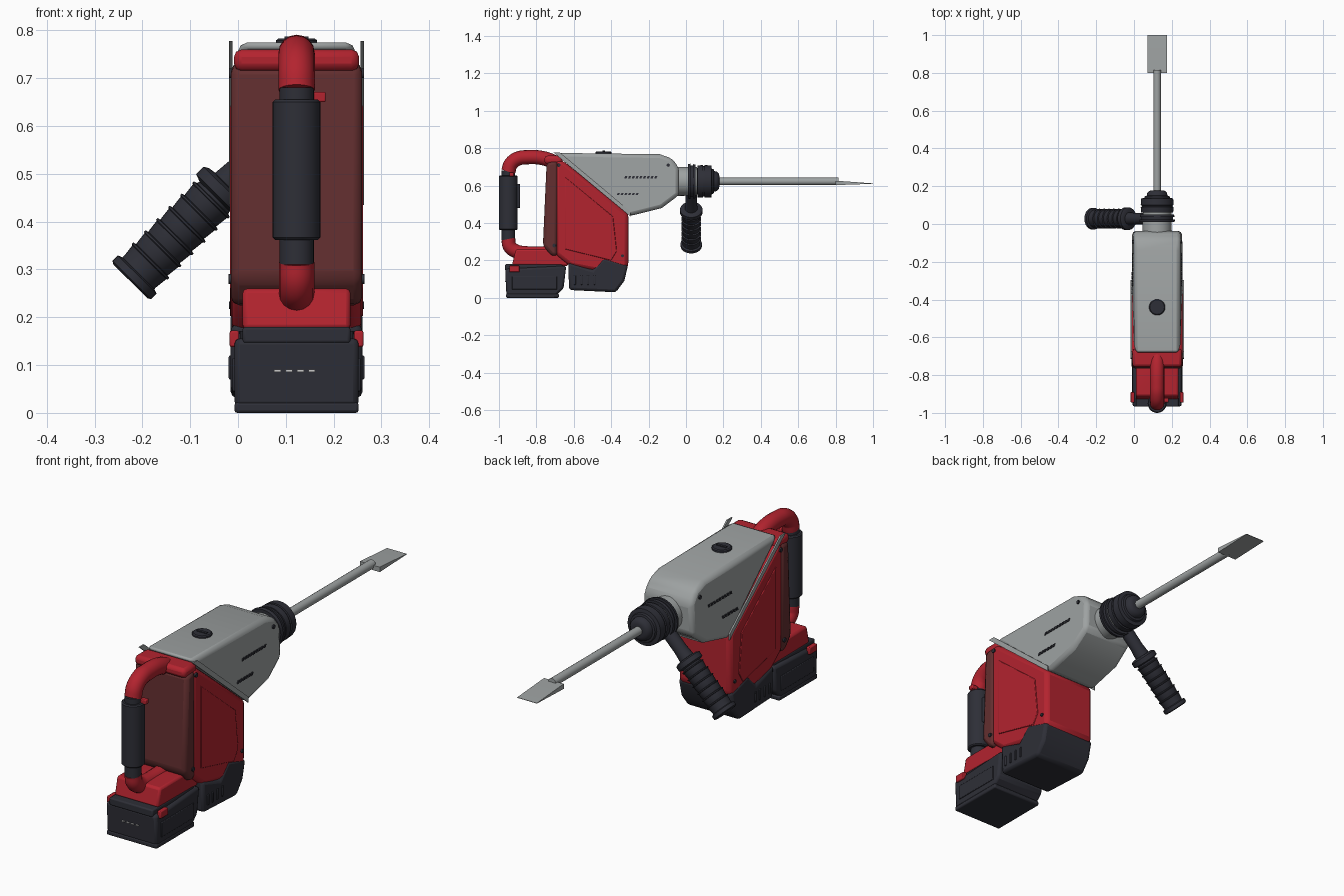
import bpy, bmesh, math
from mathutils import Vector

if "Cube" in bpy.data.objects:
    bpy.data.objects.remove(bpy.data.objects["Cube"])

CX = 0.1225      # centre plane of the tool
AXIS_Z = 0.623   # height of the drive axis


def material(name, rgb):
    m = bpy.data.materials.new(name)
    m.diffuse_color = (*rgb, 1)
    m.use_nodes = True
    m.node_tree.nodes["Principled BSDF"].inputs["Base Color"].default_value = m.diffuse_color
    return m


RED = material("red", (0.45, 0.017, 0.028))
GREY = material("grey", (0.34, 0.36, 0.36))
BLACK = material("charcoal", (0.027, 0.028, 0.038))
BROWN = material("dark red", (0.125, 0.028, 0.029))
LIGHT = material("light grey", (0.6, 0.6, 0.6))


def finish(name, bm, mat, bevel=0, segments=2):
    bmesh.ops.recalc_face_normals(bm, faces=bm.faces)
    me = bpy.data.meshes.new(name)
    bm.to_mesh(me)
    bm.free()
    ob = bpy.data.objects.new(name, me)
    bpy.context.collection.objects.link(ob)
    me.materials.append(mat)
    if bevel:
        mod = ob.modifiers.new("bevel", "BEVEL")
        mod.width, mod.segments, mod.limit_method = bevel, segments, 'ANGLE'
        mod.angle_limit = math.radians(25)
    smooth(ob)
    return ob


def smooth(ob):
    bpy.ops.object.select_all(action='DESELECT')
    ob.select_set(True)
    bpy.context.view_layer.objects.active = ob
    bpy.ops.object.shade_smooth_by_angle(angle=math.radians(35))


def prism(name, pts, x0, x1, mat, bevel=0.0, taper=None):
    """Side profile in (y, z) extruded from x0 to x1 (relative to the centre plane)."""
    bm = bmesh.new()
    rings = [[bm.verts.new((CX + x, y, z)) for y, z in pts] for x in (x0, x1)]
    bm.faces.new(rings[0])
    bm.faces.new(rings[1])
    for i in range(len(pts)):
        j = (i + 1) % len(pts)
        bm.faces.new((rings[0][i], rings[0][j], rings[1][j], rings[1][i]))
    if taper:
        for v in bm.verts:
            v.co.x = CX + (v.co.x - CX) * taper(v.co)
    return finish(name, bm, mat, bevel)


def box(name, x, y, z, mat, bevel=0.0):
    return prism(name, [(y[0], z[0]), (y[1], z[0]), (y[1], z[1]), (y[0], z[1])], x[0], x[1], mat, bevel)


def lathe(name, origin, axis, prof, mat, n=32):
    """Revolve (distance, radius) pairs about an axis."""
    bm = bmesh.new()
    rot = Vector(axis).to_track_quat('Z', 'Y')
    rings = []
    for t, r in prof:
        rings.append([bm.verts.new(Vector(origin) + rot @ Vector((
            r * math.cos(2 * math.pi * k / n), r * math.sin(2 * math.pi * k / n), t))) for k in range(n)])
    for a, b in zip(rings, rings[1:]):
        for k in range(n):
            bm.faces.new((a[k], a[(k + 1) % n], b[(k + 1) % n], b[k]))
    bm.faces.new(rings[0])
    bm.faces.new(rings[-1])
    return finish(name, bm, mat)


def tube(name, pts, radius, mat):
    """Round bar along a smooth path in the centre plane."""
    cu = bpy.data.curves.new(name, 'CURVE')
    cu.dimensions, cu.bevel_depth, cu.bevel_resolution = '3D', radius, 6
    cu.use_fill_caps = True
    sp = cu.splines.new('BEZIER')
    sp.bezier_points.add(len(pts) - 1)
    for p, (y, z) in zip(sp.bezier_points, pts):
        p.co = (CX, y, z)
        p.handle_left_type = p.handle_right_type = 'AUTO'
    ob = bpy.data.objects.new(name, cu)
    bpy.context.collection.objects.link(ob)
    cu.materials.append(mat)
    bpy.ops.object.select_all(action='DESELECT')
    ob.select_set(True)
    bpy.context.view_layer.objects.active = ob
    bpy.ops.object.convert(target='MESH')
    smooth(bpy.context.object)


# --- housings ---
prism("upper_housing", [(-0.69, 0.775), (-0.14, 0.768), (-0.075, 0.745), (-0.037, 0.695),
                        (-0.037, 0.55), (-0.13, 0.48), (-0.302, 0.437)], -0.135, 0.135, GREY, 0.02,
      lambda c: 1 - 0.09 * max(0, c.z - 0.5) / 0.27)
prism("main_housing", [(-0.70, 0.74), (-0.66, 0.735), (-0.308, 0.45), (-0.308, 0.17), (-0.36, 0.12),
                       (-0.62, 0.17), (-0.70, 0.235)], -0.135, 0.135, RED, 0.02)
prism("rear_panel", [(-0.745, 0.725), (-0.685, 0.735), (-0.685, 0.225), (-0.72, 0.225), (-0.765, 0.28)],
      -0.137, 0.137, BROWN, 0.018)
box("rear_cap", (-0.131, 0.131), (-0.757, -0.66), (0.715, 0.76), RED, 0.016)
prism("motor_housing", [(-0.63, 0.19), (-0.5, 0.15), (-0.44, 0.215), (-0.31, 0.175), (-0.33, 0.09),
                        (-0.375, 0.03), (-0.625, 0.042)], -0.138, 0.138, BLACK, 0.014)

# --- details on both sides ---
for s, side in ((-1, "left"), (1, "right")):
    def plate(name, pts, a, b, mat, bevel=0.0):
        prism(f"{side}_{name}", pts, s * a, s * b, mat, bevel)

    def slab(name, y, z, a, b, mat, bevel=0.0):
        box(f"{side}_{name}", (s * a, s * b), y, z, mat, bevel)

    plate("seam_trim", [(-0.71, 0.778), (-0.675, 0.778), (-0.297, 0.462), (-0.297, 0.435)], 0.134, 0.141, GREY)
    plate("side_panel", [(-0.645, 0.645), (-0.39, 0.435), (-0.37, 0.25), (-0.40, 0.20), (-0.645, 0.26)],
          0.13, 0.139, RED, 0.003)
    for z, y0, count in ((0.645, -0.33, 9), (0.555, -0.37, 6)):   # air vents
        half = 0.135 * (1 - 0.09 * (z - 0.5) / 0.27)
        for i in range(count):
            y = y0 + i * 0.02
            plate("vent", [(y, z - 0.006), (y + 0.012, z - 0.006), (y + 0.017, z + 0.006), (y + 0.005, z + 0.006)],
                  half - 0.006, half + 0.003, BLACK)
    for y, z, r, d in ((-0.095, 0.71, 0.009, 0.132), (-0.68, 0.71, 0.01, 0.141), (-0.705, 0.28, 0.01, 0.142),
                       (-0.34, 0.225, 0.008, 0.141)):
        lathe(f"{side}_screw", (CX + s * 0.115, y, z), (s, 0, 0), [(0, r), (d - 0.115, r)], BLACK, 12)
    for i in range(4):   # motor housing ribs
        slab("motor_rib", (-0.60 + i * 0.035, -0.588 + i * 0.035), (0.07, 0.12), 0.13, 0.142, BLACK, 0.003)
    slab("battery_latch", (-0.945, -0.89), (0.138, 0.172), 0.12, 0.14, RED, 0.004)
    slab("battery_side_plate", (-0.93, -0.69), (0.045, 0.115), 0.125, 0.134, BLACK, 0.003)

# --- battery and its mount ---
prism("battery_mount", [(-0.93, 0.175), (-0.91, 0.26), (-0.72, 0.26), (-0.63, 0.215), (-0.63, 0.17)],
      -0.113, 0.113, RED, 0.01)
box("battery_rail", (-0.113, 0.113), (-0.967, -0.66), (0.145, 0.18), BLACK, 0.006)
prism("battery", [(-0.967, 0.155), (-0.64, 0.172), (-0.655, 0.05), (-0.695, 0.012), (-0.96, 0.012)],
      -0.13, 0.13, BLACK, 0.012)
box("battery_base", (-0.13, 0.13), (-0.962, -0.68), (0.0, 0.022), BLACK, 0.006)
for i in range(4):
    x = -0.047 + i * 0.024
    box("charge_light", (x, x + 0.014), (-0.969, -0.958), (0.086, 0.091), LIGHT)

# --- rear handle ---
tube("handle_upper_bend", [(-0.95, 0.675), (-0.937, 0.715), (-0.90, 0.744), (-0.85, 0.752), (-0.76, 0.746),
                           (-0.68, 0.715)], 0.038, RED)
tube("handle_lower_bend", [(-0.95, 0.315), (-0.942, 0.275), (-0.91, 0.25), (-0.86, 0.24), (-0.72, 0.24)], 0.037, RED)
lathe("handle_core", (CX, -0.95, 0.31), (0, 0, 1), [(0, 0.036), (0.37, 0.036)], BLACK)
lathe("handle_grip", (CX, -0.95, 0.362), (0, 0, 1),
      [(0, 0.045), (0.005, 0.05), (0.288, 0.05), (0.293, 0.045)], BLACK)
box("trigger", (-0.018, 0.018), (-0.91, -0.887), (0.48, 0.61), BLACK, 0.006)
box("lock_button", (0.03, 0.061), (-0.945, -0.92), (0.65, 0.671), RED, 0.003)

# --- top dial ---
lathe("dial", (CX, -0.44, 0.765), (0, 0, 1), [(0, 0.043), (0.014, 0.043), (0.018, 0.038)], BLACK)
box("dial_bar", (-0.025, 0.025), (-0.446, -0.434), (0.78, 0.787), BLACK)

# --- drive end ---
drive = (CX, 0, AXIS_Z)
lathe("neck", drive, (0, 1, 0), [(-0.08, 0.078), (0.06, 0.076)], GREY)
lathe("handle_clamp", drive, (0, 1, 0), [(0.01, 0.078), (0.01, 0.092), (0.025, 0.095), (0.025, 0.084),
                                         (0.037, 0.084), (0.037, 0.092), (0.05, 0.09), (0.05, 0.07)], BLACK)
lathe("chuck", drive, (0, 1, 0), [(0.04, 0.07), (0.06, 0.07), (0.062, 0.085), (0.09, 0.087), (0.092, 0.081),
                                  (0.098, 0.081), (0.1, 0.087), (0.135, 0.085), (0.138, 0.068), (0.148, 0.065),
                                  (0.15, 0.055), (0.165, 0.052), (0.175, 0.042), (0.178, 0.03)], BLACK)
lathe("chisel_shaft", drive, (0, 1, 0), [(0.15, 0.02), (0.815, 0.02)], GREY, 16)
prism("chisel_blade", [(0.80, 0.603), (1.0, 0.610), (1.0, 0.612), (0.81, 0.626), (0.80, 0.626)],
      -0.051, 0.051, GREY)

# --- side handle, angled down to the left ---
profile = [(0, 0.05), (0.004, 0.057), (0.02, 0.057), (0.024, 0.047)]
for i in range(6):   # ribbed grip
    t = 0.03 + i * 0.036
    profile += [(t, 0.047), (t + 0.026, 0.05), (t + 0.028, 0.053), (t + 0.032, 0.053), (t + 0.034, 0.046)]
profile += [(0.25, 0.044), (0.256, 0.06), (0.278, 0.06), (0.284, 0.05), (0.286, 0.034), (0.33, 0.03), (0.42, 0.03)]
lathe("side_handle", (-0.225, 0.028, 0.275), (0.345, 0, 0.348), profile, BLACK)
